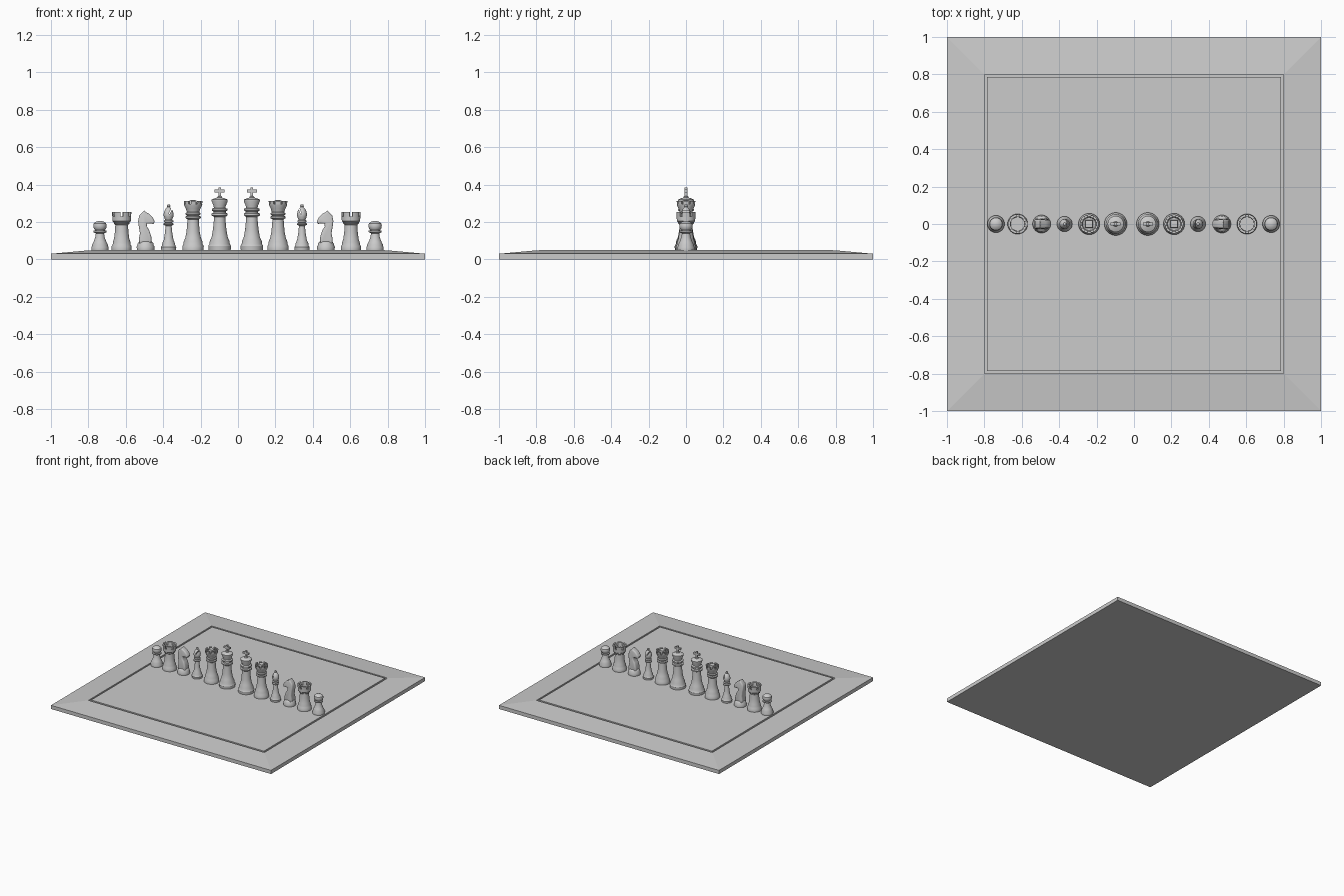
import bpy, bmesh
from math import pi, cos, sin, sqrt, radians
from mathutils import Matrix, Vector

if "Cube" in bpy.data.objects:
    bpy.data.objects.remove(bpy.data.objects["Cube"])

FLOOR = 0.049  # top of the playing field


def lathe(bm, prof, n=32, turn=0.0):
    """Revolve (radius, z) points; zero radius closes an end."""
    rings = []
    for r, z in prof:
        if r == 0:
            rings.append([bm.verts.new((0, 0, z))])
        else:
            rings.append([bm.verts.new((r * cos(turn + 2 * pi * i / n),
                                        r * sin(turn + 2 * pi * i / n), z)) for i in range(n)])
    for a, b in zip(rings, rings[1:]):
        for i in range(n):
            j = (i + 1) % n
            q = [a[i % len(a)], a[j % len(a)], b[j % len(b)], b[i % len(b)]]
            bm.faces.new(list(dict.fromkeys(q)))


def box(bm, size, loc, rot=None):
    m = Matrix.Translation(loc) @ (rot or Matrix()) @ Matrix.Diagonal((*size, 1))
    bmesh.ops.create_cube(bm, size=1, matrix=m)


def merlons(bm, count, r_in, r_out, z0, z1, fill, flare=0.0):
    """Ring of curved blocks around a crown."""
    for k in range(count):
        cols = []
        for s in range(5):
            a = 2 * pi * (k + (s / 4 - 0.5) * fill) / count
            cols.append([bm.verts.new((r * cos(a), r * sin(a), z)) for r, z in
                         ((r_in, z0), (r_out, z0), (r_out + flare, z1), (r_in + flare, z1))])
        for a, b in zip(cols, cols[1:]):
            for i in range(4):
                bm.faces.new((a[i], b[i], b[(i + 1) % 4], a[(i + 1) % 4]))
        bm.faces.new(cols[0])
        bm.faces.new(cols[-1][::-1])


def finish(bm, name, angle=35):
    bmesh.ops.recalc_face_normals(bm, faces=bm.faces)
    me = bpy.data.meshes.new(name)
    bm.to_mesh(me)
    bm.free()
    ob = bpy.data.objects.new(name, me)
    bpy.context.collection.objects.link(ob)
    bpy.ops.object.select_all(action='DESELECT')
    ob.select_set(True)
    bpy.context.view_layer.objects.active = ob
    if angle:
        bpy.ops.object.shade_smooth_by_angle(angle=radians(angle))
    return ob


def place(ob, left, right):
    """Left copy at its spot, right copy turned to face it."""
    ob.location = (left, 0, FLOOR)
    twin = ob.copy()
    twin.name = ob.name.replace("left", "right")
    twin.location.x = right
    twin.rotation_euler.z = pi
    bpy.context.collection.objects.link(twin)


# board: sloped frame, thin groove, flat field
bm = bmesh.new()
board = [(0, 0), (1, 0), (1, .03), (.8, .048), (.8, .038), (.785, .038), (.785, FLOOR), (0, FLOOR)]
lathe(bm, [(r * sqrt(2), z) for r, z in board], 4, pi / 4)
finish(bm, "board", None)

# pawn
bm = bmesh.new()
lathe(bm, [(0, 0), (.045, 0), (.046, .016), (.042, .024), (.042, .03), (.034, .045), (.025, .07),
           (.022, .09), (.034, .096), (.034, .104), (.026, .107), (.033, .117), (.036, .13),
           (.033, .143), (.022, .152), (.009, .156), (0, .157)])
place(finish(bm, "pawn_left"), -.738, .733)

# rook
bm = bmesh.new()
lathe(bm, [(0, 0), (.053, 0), (.054, .02), (.048, .03), (.047, .042), (.041, .06), (.036, .1),
           (.034, .135), (.042, .142), (.042, .149), (.049, .155), (.05, .18), (.037, .18),
           (.037, .165), (0, .165)])
merlons(bm, 6, .037, .05, .178, .204, .72, .002)
place(finish(bm, "rook_left"), -.622, .604)

# knight: turned foot plus a bevelled horse-head silhouette
bm = bmesh.new()
outline = [(-.034, .03), (-.036, .06), (-.03, .09), (-.036, .125), (-.04, .155), (-.034, .185),
           (-.016, .203), (-.008, .213), (.004, .202), (.022, .192), (.038, .175), (.049, .155),
           (.042, .14), (.03, .143), (.008, .142), (.006, .128), (.02, .105), (.03, .075), (.033, .03)]
front = [bm.verts.new((x, -.024, z)) for x, z in outline]
face = bm.faces.new(front)
ext = bmesh.ops.extrude_face_region(bm, geom=[face])
moved = [v for v in ext["geom"] if isinstance(v, bmesh.types.BMVert)]
bmesh.ops.translate(bm, verts=moved, vec=(0, .048, 0))
caps = [e for e in bm.edges if abs(e.verts[0].co.y - e.verts[1].co.y) < 1e-5]
bmesh.ops.bevel(bm, geom=caps, offset=.009, segments=3, profile=.5, affect='EDGES')
for v in bm.verts:  # thicker chest, narrower muzzle
    v.co.y *= 1.25 - 2.2 * max(0, v.co.z - .06) - 4 * max(0, v.co.x - .01) * (v.co.z > .12)
for s in (-1, 1):  # ears
    bmesh.ops.create_cone(bm, cap_ends=True, segments=8, radius1=.008, radius2=.001, depth=.026,
                          matrix=Matrix.Translation((-.008, s * .01, .2)))
lathe(bm, [(0, 0), (.046, 0), (.048, .018), (.043, .027), (.042, .036), (.034, .046), (0, .05)])
place(finish(bm, "knight_left", 45), -.494, .47)

# bishop with a slit in the mitre
bm = bmesh.new()
lathe(bm, [(0, 0), (.039, 0), (.041, .016), (.036, .024), (.035, .034), (.026, .055), (.02, .09),
           (.016, .13), (.027, .136), (.027, .143), (.018, .147), (.025, .152), (.025, .158),
           (.018, .162), (.025, .178), (.027, .19), (.024, .206), (.016, .222), (.008, .23),
           (.01, .236), (.007, .243), (0, .245)])
bishop = finish(bm, "bishop_left")
bm = bmesh.new()
box(bm, (.006, .1, .05), (.014, 0, .217), Matrix.Rotation(radians(25), 4, 'Y'))
cutter = finish(bm, "slit_cutter", None)
mod = bishop.modifiers.new("slit", 'BOOLEAN')
mod.operation, mod.object, mod.solver = 'DIFFERENCE', cutter, 'EXACT'
bpy.context.view_layer.objects.active = bishop
bpy.ops.object.modifier_apply(modifier=mod.name)
bpy.data.objects.remove(cutter)
place(bishop, -.371, .342)

# queen with a notched crown and square finial
bm = bmesh.new()
lathe(bm, [(0, 0), (.056, 0), (.057, .022), (.051, .032), (.05, .046), (.042, .065), (.035, .1),
           (.031, .15), (.03, .165), (.041, .172), (.041, .18), (.032, .184), (.04, .192),
           (.04, .198), (.033, .203), (.039, .222), (.048, .24), (.049, .246), (.038, .246),
           (.034, .236), (0, .236)])
merlons(bm, 8, .037, .048, .244, .262, .65, .002)
lathe(bm, [(0, .23), (.03, .23), (.026, .266), (.012, .268), (0, .268)], 4, pi / 4)
place(finish(bm, "queen_left"), -.24, .214)

# king with a cross finial
bm = bmesh.new()
lathe(bm, [(0, 0), (.059, 0), (.061, .022), (.054, .034), (.053, .048), (.043, .07), (.036, .11),
           (.031, .16), (.03, .178), (.043, .186), (.043, .196), (.033, .2), (.033, .207),
           (.042, .212), (.042, .221), (.031, .226), (.032, .235), (.043, .262), (.043, .27),
           (.028, .277), (.014, .281), (.012, .288), (0, .29)])
box(bm, (.014, .016, .056), (0, 0, .308))
box(bm, (.054, .016, .015), (0, 0, .316))
place(finish(bm, "king_left"), -.098, .074)
